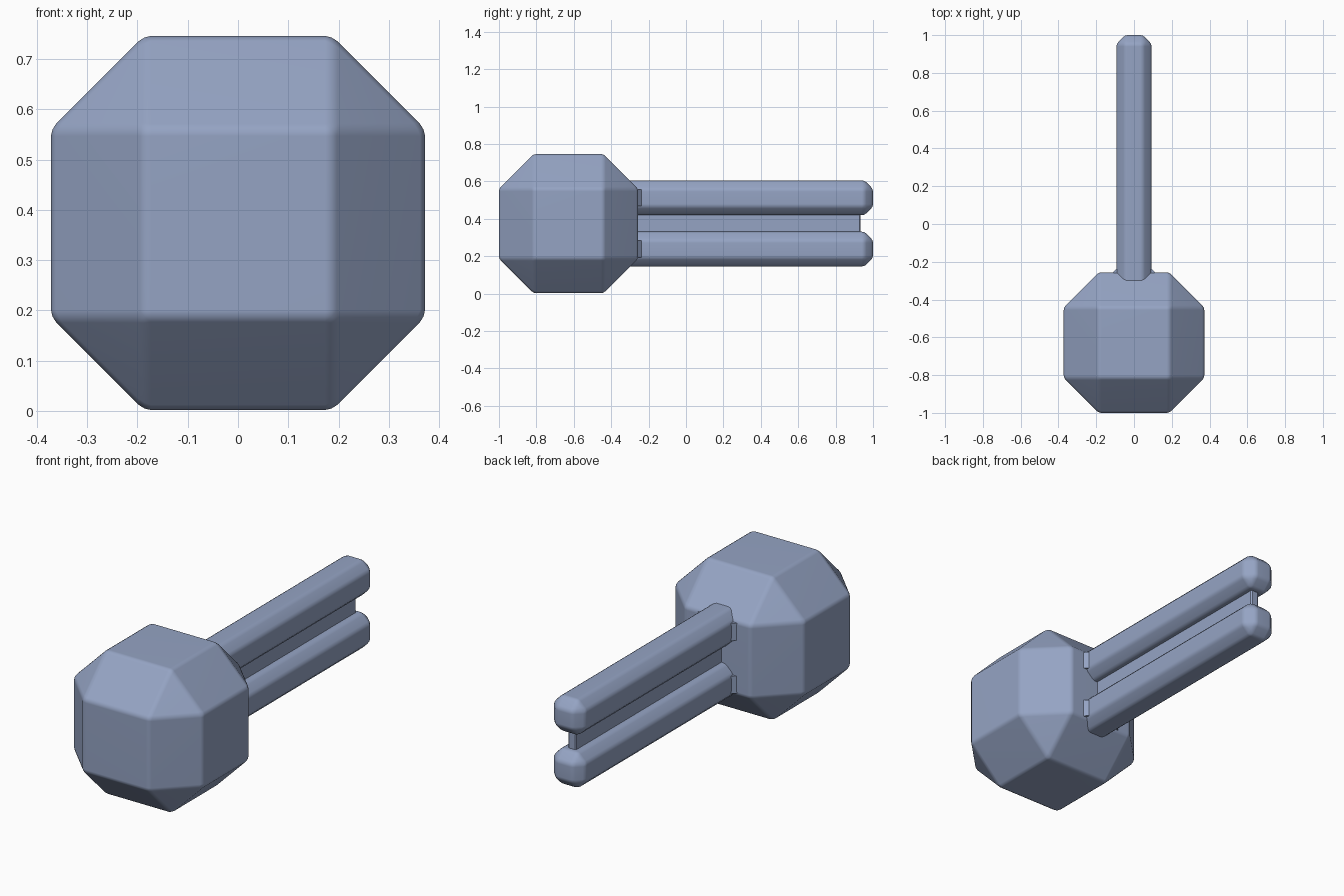
import bpy, bmesh
from mathutils import Vector

if "Cube" in bpy.data.objects:
    bpy.data.objects.remove(bpy.data.objects["Cube"])

mat = bpy.data.materials.new("blue grey")
mat.diffuse_color = (0.30, 0.37, 0.55, 1)
mat.use_nodes = True
mat.node_tree.nodes["Principled BSDF"].inputs["Base Color"].default_value = mat.diffuse_color


def hull_part(name, points, round_width=0.0):
    """Convex solid from points, with optional softly rounded edges."""
    bm = bmesh.new()
    for p in points:
        bm.verts.new(p)
    bmesh.ops.convex_hull(bm, input=bm.verts[:])
    bmesh.ops.dissolve_limit(bm, angle_limit=0.02, verts=bm.verts[:], edges=bm.edges[:])
    if round_width:
        bmesh.ops.bevel(bm, geom=bm.edges[:], offset=round_width, offset_type='OFFSET',
                        segments=2, profile=0.5, affect='EDGES', clamp_overlap=True)
    bmesh.ops.recalc_face_normals(bm, faces=bm.faces[:])
    for f in bm.faces:
        f.smooth = bool(round_width)
    me = bpy.data.meshes.new(name)
    bm.to_mesh(me)
    bm.free()
    me.materials.append(mat)
    ob = bpy.data.objects.new(name, me)
    bpy.context.collection.objects.link(ob)
    if round_width:
        wn = ob.modifiers.new("flat_faces", 'WEIGHTED_NORMAL')
        wn.keep_sharp = True
    return ob


def chamfered_box(name, center, half, chamfer, round_width):
    """Box with every edge cut at 45 degrees and every corner cut to a triangle."""
    pts = []
    for axis in range(3):
        for sx in (-1, 1):
            for sy in (-1, 1):
                for sz in (-1, 1):
                    h = [half[i] - (0 if i == axis else chamfer) for i in range(3)]
                    pts.append(Vector(center) + Vector((sx * h[0], sy * h[1], sz * h[2])))
    return hull_part(name, pts, round_width)


# Faceted head
chamfered_box("head", (0, -0.628, 0.374), (0.372, 0.372, 0.372), 0.185, 0.014)

# Two parallel rods
for label, z in (("lower", 0.238), ("upper", 0.512)):
    chamfered_box(label + "_rod", (0, 0.25, z), (0.093, 0.75, 0.093), 0.046, 0.014)
    # Small fillets where the rod sides meet the head
    for side, s in (("left", -1), ("right", 1)):
        pts = [(s * x, y, z + dz) for dz in (-0.045, 0.045)
               for x, y in ((0.08, -0.27), (0.112, -0.257), (0.092, -0.237))]
        hull_part(label + "_fillet_" + side, pts)

# Thin web joining the rods
chamfered_box("web", (0, 0.267, 0.375), (0.023, 0.667, 0.075), 0.006, 0.0)
